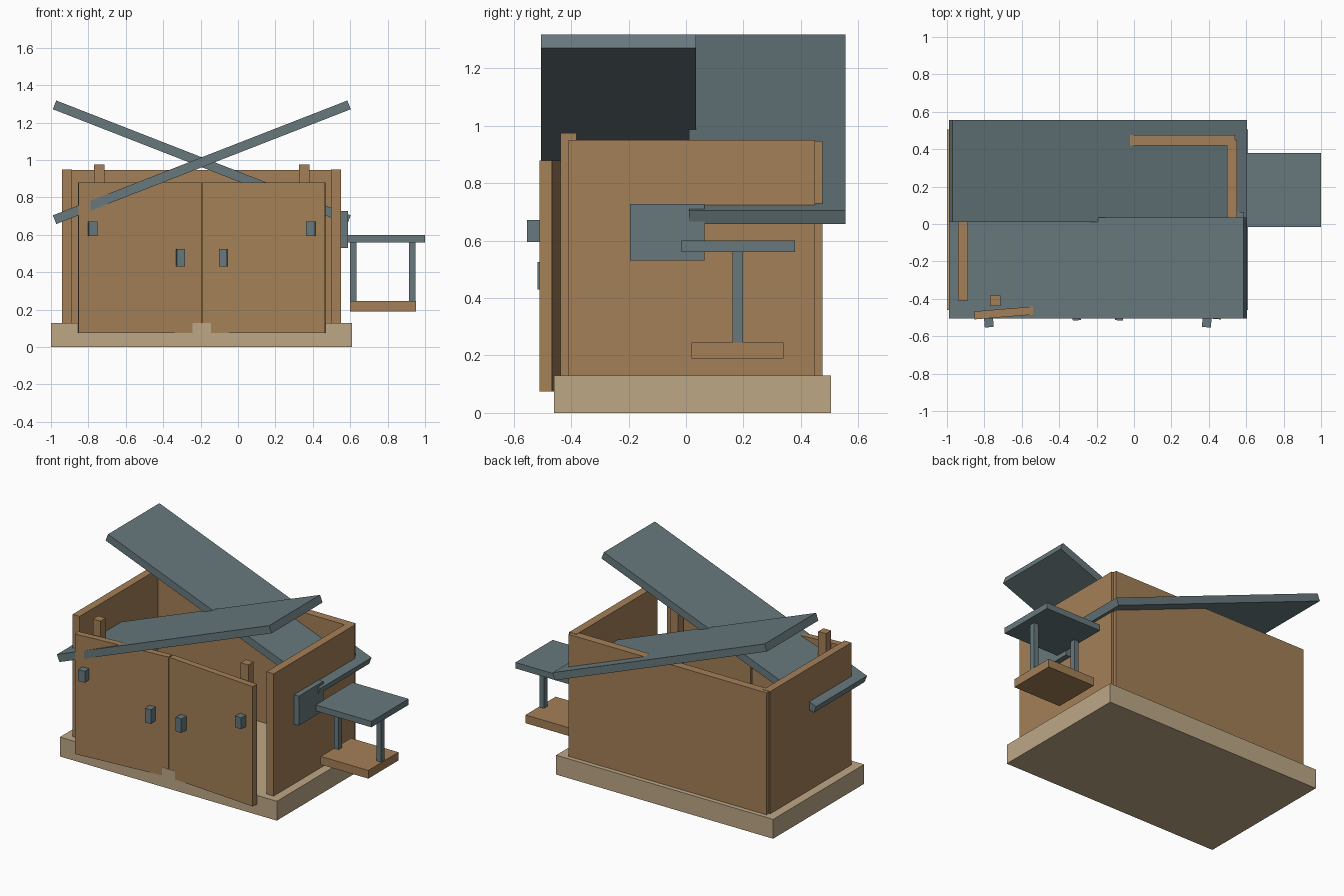
import bpy
from math import radians
from mathutils import Matrix, Vector

if "Cube" in bpy.data.objects:
    bpy.data.objects.remove(bpy.data.objects["Cube"])


def material(name, rgb):
    m = bpy.data.materials.new(name)
    m.diffuse_color = (*rgb, 1)
    m.use_nodes = True
    m.node_tree.nodes["Principled BSDF"].inputs["Base Color"].default_value = m.diffuse_color
    return m


WOOD = material("wood", (0.37, 0.215, 0.095))
TAN = material("pale_wood", (0.51, 0.39, 0.24))
SLATE = material("slate", (0.135, 0.19, 0.205))


def box(name, x, y, z, mat, pivot=None, axis='Z', angle=0):
    """Box between (min, max) pairs, optionally turned about a pivot."""
    lo, hi = Vector((x[0], y[0], z[0])), Vector((x[1], y[1], z[1]))
    bpy.ops.mesh.primitive_cube_add(size=1)
    ob = bpy.context.object
    ob.name = name
    M = Matrix.Translation((lo + hi) / 2) @ Matrix.Diagonal((*(hi - lo), 1))
    if pivot:
        T = Matrix.Translation(pivot)
        M = T @ Matrix.Rotation(radians(angle), 4, axis) @ T.inverted() @ M
    ob.data.transform(M)
    ob.data.materials.append(mat)
    return ob


# Base slab and three open-fronted walls
box("base", (-1, 0.61), (-0.46, 0.505), (0, 0.13), TAN)
box("back_wall", (-0.93, 0.54), (0.42, 0.475), (0.13, 0.948), WOOD)
box("left_wall", (-0.94, -0.888), (-0.41, 0.45), (0.13, 0.95), WOOD)
box("right_wall", (0.498, 0.552), (-0.41, 0.45), (0.13, 0.95), WOOD)

CX = -0.1935  # centre line of the hut
for s, side in ((-1, "left"), (1, "right")):
    def span(a, b):
        return tuple(sorted((CX + s * a, CX + s * b)))

    # Front posts
    box(side + "_front_post", span(0.52, 0.577), (-0.438, -0.382), (0.13, 0.975), WOOD)

    # Doors folded slightly inward, with hinge block and handle
    turn = dict(pivot=(CX + s * 0.657, -0.51, 0), angle=-s * 4.7)
    box(side + "_door", span(0, 0.658), (-0.51, -0.467), (0.075, 0.88), WOOD, **turn)
    box(side + "_hinge_block", span(0.56, 0.608), (-0.558, -0.51), (0.595, 0.672), SLATE, **turn)
    box(side + "_handle", span(0.093, 0.136), (-0.56, -0.51), (0.43, 0.525), SLATE, **turn)

    # Crossed roof panels
    y = (-0.505, 0.035) if s < 0 else (0.01, 0.555)
    box("front_roof" if s < 0 else "back_roof", (CX - 0.845, CX + 0.845), y,
        (0.963, 1.013), SLATE, pivot=(CX, 0, 0.988), axis='Y', angle=s * 21.3)

# Side plaque and hanging feeder
box("side_plaque", (0.55, 0.588), (-0.195, 0.065), (0.53, 0.728), SLATE)
box("feeder_roof", (0.585, 1.0), (-0.015, 0.38), (0.56, 0.6), SLATE)
for i, x in enumerate((0.6, 0.915)):
    box(f"feeder_post_{i + 1}", (x, x + 0.034), (0.162, 0.198), (0.24, 0.565), SLATE)
box("feeder_tray", (0.6, 0.953), (0.02, 0.34), (0.19, 0.245), WOOD)
